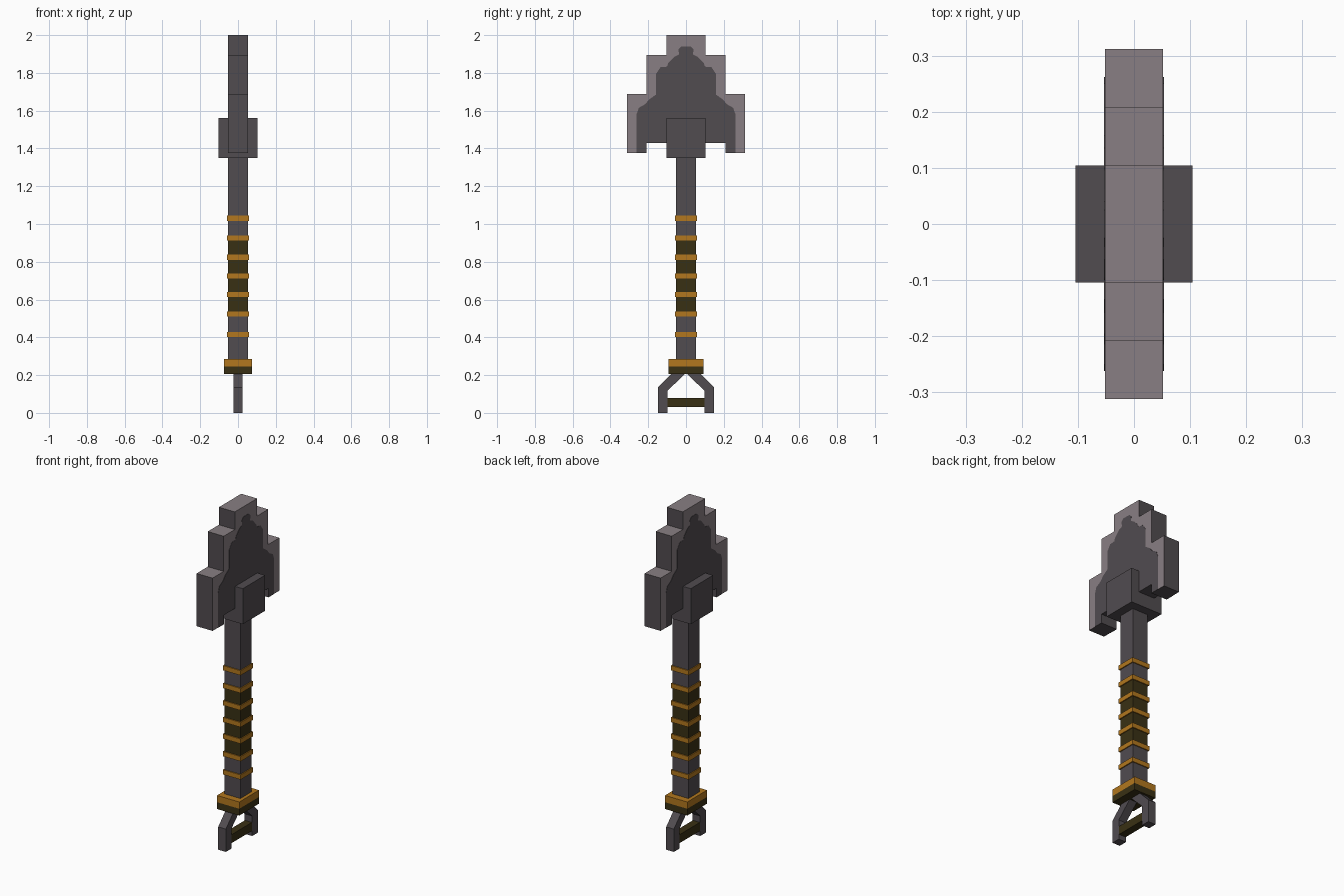
import bpy
import bmesh

cube = bpy.data.objects.get("Cube")
if cube:
    bpy.data.objects.remove(cube, do_unlink=True)


def material(name, hex_rgb):
    def linear(c):
        return c / 12.92 if c <= 0.04045 else ((c + 0.055) / 1.055) ** 2.4
    col = [linear(int(hex_rgb[i:i + 2], 16) / 255) for i in (0, 2, 4)] + [1]
    m = bpy.data.materials.new(name)
    m.use_nodes = True
    m.diffuse_color = col
    bsdf = m.node_tree.nodes["Principled BSDF"]
    bsdf.inputs["Base Color"].default_value = col
    bsdf.inputs["Roughness"].default_value = 0.9
    return m


DARK = material("dark iron", "514C50")
LIGHT = material("worn light steel", "897F83")
BRASS = material("brass", "B2771E")
LEATHER = material("dark leather", "393014")


def finish(name, bm, mats, rule=None):
    bmesh.ops.recalc_face_normals(bm, faces=bm.faces)
    bm.normal_update()
    if rule:
        for f in bm.faces:
            f.material_index = rule(f)
    me = bpy.data.meshes.new(name)
    bm.to_mesh(me)
    bm.free()
    for m in mats:
        me.materials.append(m)
    ob = bpy.data.objects.new(name, me)
    bpy.context.collection.objects.link(ob)
    return ob


def box(name, hx, hy, z0, z1, mats, cuts=(), rule=None):
    """Box centred on the shaft axis, optionally cut at given heights."""
    bm = bmesh.new()
    bmesh.ops.create_cube(bm, size=1)
    for v in bm.verts:
        v.co = (v.co.x * 2 * hx, v.co.y * 2 * hy, z0 + (v.co.z + 0.5) * (z1 - z0))
    for z in cuts:
        bmesh.ops.bisect_plane(bm, geom=bm.verts[:] + bm.edges[:] + bm.faces[:],
                               plane_co=(0, 0, z), plane_no=(0, 0, 1))
    return finish(name, bm, mats, rule)


def slab(name, outline, x0, x1, mats, rule=None):
    """Extrude a (y, z) outline along x."""
    bm = bmesh.new()
    face = bm.faces.new([bm.verts.new((x0, y, z)) for y, z in outline])
    ext = bmesh.ops.extrude_face_region(bm, geom=[face])
    for v in ext["geom"]:
        if isinstance(v, bmesh.types.BMVert):
            v.co.x = x1
    return finish(name, bm, mats, rule)


def mirrored(half):
    return half + [(-y, z) for y, z in reversed(half)]


# Stepped blade: light on its broad sides and tops, dark on edges and underside
blade = mirrored([(0.104, 2.0), (0.104, 1.896), (0.208, 1.896), (0.208, 1.688),
                  (0.312, 1.688), (0.312, 1.376), (0.208, 1.376), (0.208, 1.43)])
slab("blade", blade, -0.052, 0.052, [LIGHT, DARK],
     lambda f: 0 if abs(f.normal.x) > 0.5 or f.normal.z > 0.5 else 1)

# Dark stain plates on both broad sides
stain = mirrored([(0.025, 1.941), (0.04, 1.925), (0.037, 1.897), (0.062, 1.885),
                  (0.095, 1.85), (0.1, 1.833), (0.135, 1.83), (0.158, 1.795),
                  (0.158, 1.685), (0.195, 1.66), (0.215, 1.635), (0.25, 1.615),
                  (0.262, 1.58), (0.262, 1.376), (0.208, 1.376), (0.208, 1.43)])
for side, s in (("left", 1), ("right", -1)):
    slab(side + "_blade_stain", stain, s * 0.051, s * 0.0535, [DARK])

# Socket and shaft with a leather-wrapped middle
box("blade_socket", 0.104, 0.104, 1.35, 1.56, [DARK])
box("shaft", 0.052, 0.052, 0.25, 1.36, [DARK, LEATHER], (0.525, 0.925),
    lambda f: 1 if 0.525 < f.calc_center_median().z < 0.925
    and abs(f.normal.z) < 0.5 else 0)

# Brass rings around the shaft
for i, z in enumerate((0.415, 0.523, 0.627, 0.725, 0.824, 0.926, 1.031)):
    box(f"shaft_ring_{i + 1}", 0.058, 0.058, z - 0.014, z + 0.014, [BRASS])

# Two-tone collar
box("collar", 0.073, 0.092, 0.206, 0.286, [BRASS, LEATHER], (0.246,),
    lambda f: 1 if f.calc_center_median().z < 0.246 else 0)

# Forked handle with a cross grip
arm = [(0.149, 0), (0.149, 0.135), (0.077, 0.208), (0.004, 0.208),
       (0.097, 0.118), (0.097, 0)]
for side, s in (("back", 1), ("front", -1)):
    slab(side + "_handle_arm", [(s * y, z) for y, z in arm], -0.025, 0.025, [DARK])
box("cross_grip", 0.023, 0.1, 0.03, 0.08, [LEATHER])
